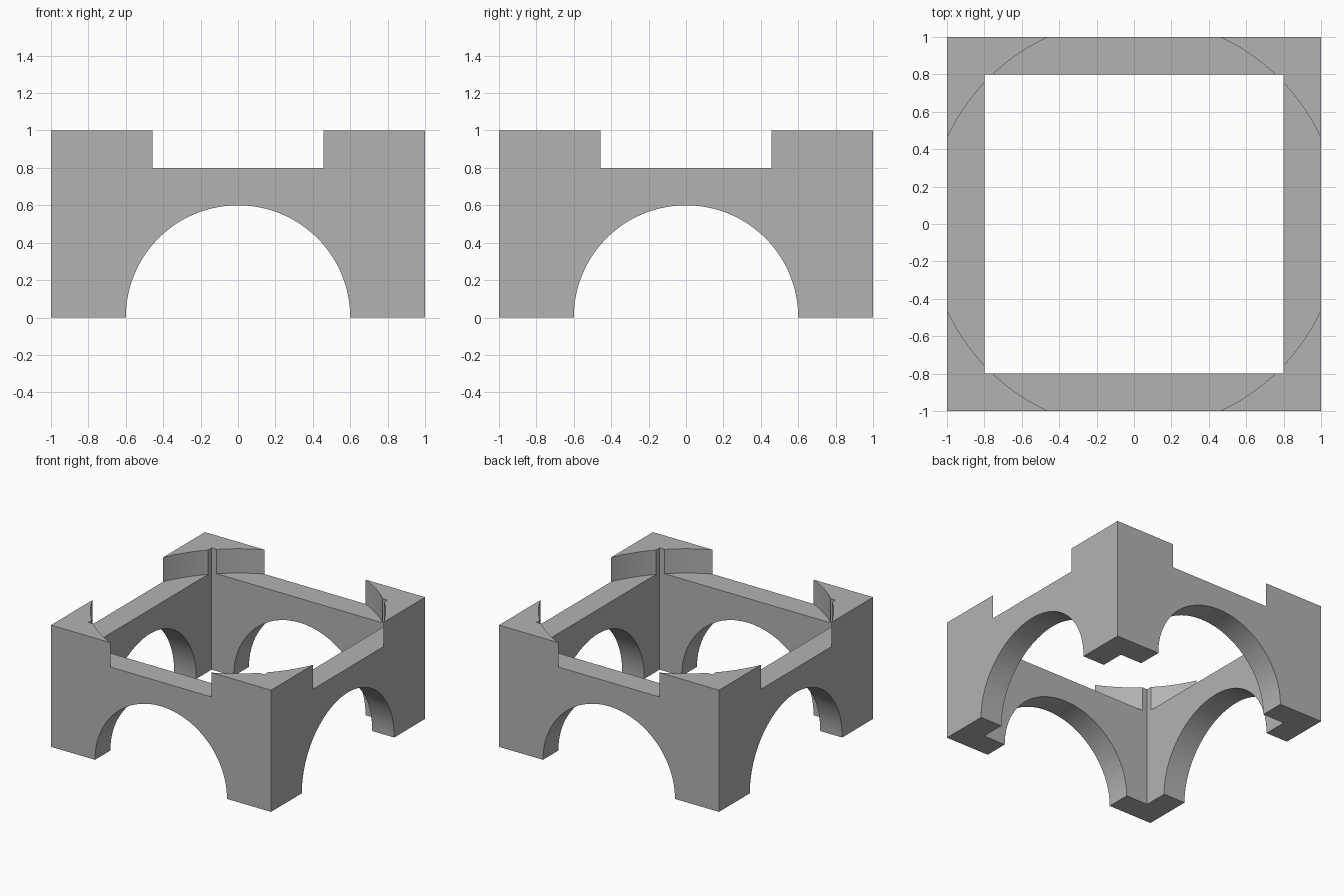
import bpy
from math import pi, radians

if "Cube" in bpy.data.objects:
    bpy.data.objects.remove(bpy.data.objects["Cube"])

# Single stone colour
stone = bpy.data.materials.new("stone grey")
stone.use_nodes = True
COLOUR = (0.45, 0.45, 0.45, 1)
stone.diffuse_color = COLOUR
stone.node_tree.nodes["Principled BSDF"].inputs["Base Color"].default_value = COLOUR


def box(name, size, z):
    bpy.ops.mesh.primitive_cube_add(size=1, location=(0, 0, z))
    ob = bpy.context.object
    ob.name = name
    ob.scale = size
    bpy.ops.object.transform_apply(location=True, rotation=True, scale=True)
    ob.data.materials.append(stone)
    return ob


def cylinder(name, radius, depth, z=0, rotation=(0, 0, 0)):
    bpy.ops.mesh.primitive_cylinder_add(vertices=128, radius=radius, depth=depth,
                                        location=(0, 0, z), rotation=rotation)
    ob = bpy.context.object
    ob.name = name
    bpy.ops.object.transform_apply(location=True, rotation=True, scale=True)
    ob.data.materials.append(stone)
    return ob


# Solid block, then the openings cut out of it
frame = box("arched_frame", (2, 2, 1), 0.5)
cutters = [
    box("courtyard_cutter", (1.6, 1.6, 3), 0.5),
    cylinder("front_back_arch_cutter", 0.6, 3, rotation=(pi / 2, 0, 0)),
    cylinder("side_arch_cutter", 0.6, 3, rotation=(0, pi / 2, 0)),
    cylinder("round_top_cutter", 1.1, 1, z=1.3),
]

bpy.ops.object.select_all(action="DESELECT")
frame.select_set(True)
bpy.context.view_layer.objects.active = frame
for cutter in cutters:
    cut = frame.modifiers.new(cutter.name, "BOOLEAN")
    cut.operation = "DIFFERENCE"
    cut.solver = "EXACT"
    cut.object = cutter
    bpy.ops.object.modifier_apply(modifier=cut.name)
for cutter in cutters:
    bpy.data.objects.remove(cutter)

# Smooth curved cuts, crisp edges elsewhere
bpy.ops.object.shade_smooth_by_angle(angle=radians(30))
